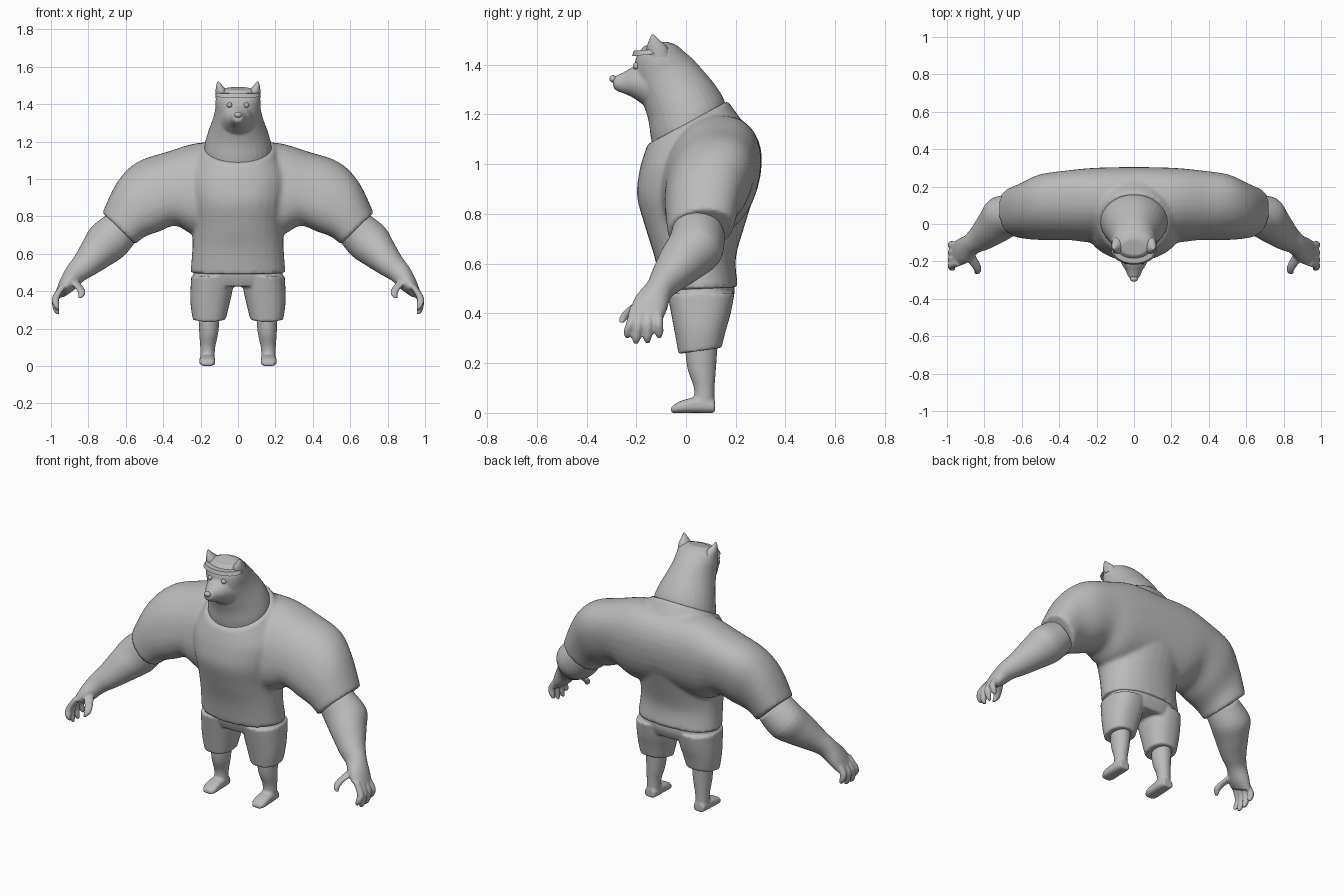
import bpy, bmesh, math
from mathutils import Vector

cube = bpy.data.objects.get("Cube")
if cube:
    bpy.data.objects.remove(cube, do_unlink=True)

grey = bpy.data.materials.new("plain_grey")
grey.use_nodes = True
colour = (0.5, 0.5, 0.5, 1)
grey.diffuse_color = colour
grey.node_tree.nodes["Principled BSDF"].inputs["Base Color"].default_value = colour

X = Vector((1, 0, 0))
Y = Vector((0, 1, 0))


def upright(rows):
    """Rows of x, y and z of one edge, y and z of the other, half width."""
    return [(x, ya, za, x, yb, zb, h) for x, ya, za, yb, zb, h in rows]


def tube(points):
    """Rows of x, y, z, radius for a roughly vertical round limb."""
    return [(x - r, y, z, x + r, y, z, r) for x, y, z, r in points]


def resample(rows, steps):
    """Smooth the sections with a spline through the given rows."""
    out = []
    last = len(rows) - 1
    for i in range(last):
        quad = [rows[max(i - 1, 0)], rows[i], rows[i + 1], rows[min(i + 2, last)]]
        for s in range(steps):
            t = s / steps
            out.append([b + 0.5 * t * (c - a + t * (2 * a - 5 * b + 4 * c - d
                        + t * (3 * (b - c) + d - a))) for a, b, c, d in zip(*quad)])
    out.append(list(rows[-1]))
    return out


def loft(bm, rows, axis=X, power=2.0, side=1, count=32, steps=4):
    """Closed skin through oval sections, each set by two edges and a width."""
    rings = []
    for row in resample(rows, steps):
        a, b, h = Vector(row[:3]), Vector(row[3:6]), row[6]
        ring = []
        for k in range(count):
            ang = math.tau * k / count
            c, s = math.cos(ang), math.sin(ang)
            c = math.copysign(abs(c) ** (2 / power), c)
            s = math.copysign(abs(s) ** (2 / power), s)
            p = (a + b) / 2 + (a - b) / 2 * c + axis * (h * s)
            ring.append(bm.verts.new((p.x * side, p.y, p.z)))
        rings.append(ring)
    for low, high in zip(rings, rings[1:]):
        for k in range(count):
            n = (k + 1) % count
            bm.faces.new((low[k], low[n], high[n], high[k]))
    bm.faces.new(rings[0][::-1])
    bm.faces.new(rings[-1])


def finish(bm, name, voxel=0, relax=3):
    """Make the object, fusing overlapping lofts when a voxel size is given."""
    bmesh.ops.recalc_face_normals(bm, faces=bm.faces[:])
    mesh = bpy.data.meshes.new(name)
    bm.to_mesh(mesh)
    bm.free()
    mesh.materials.append(grey)
    obj = bpy.data.objects.new(name, mesh)
    bpy.context.collection.objects.link(obj)
    bpy.ops.object.select_all(action='DESELECT')
    obj.select_set(True)
    bpy.context.view_layer.objects.active = obj
    bpy.ops.object.shade_smooth_by_angle(angle=math.radians(50))
    if voxel:
        fuse = obj.modifiers.new("fuse", 'REMESH')
        fuse.mode = 'VOXEL'
        fuse.voxel_size = voxel
        fuse.use_smooth_shade = True
        soft = obj.modifiers.new("soften", 'SMOOTH')
        soft.factor = 0.5
        soft.iterations = relax
    return obj


def ball(name, centre, size):
    bm = bmesh.new()
    bmesh.ops.create_uvsphere(bm, u_segments=20, v_segments=12, radius=1)
    for v in bm.verts:
        v.co = Vector([c + p * s for c, p, s in zip(centre, v.co, size)])
    finish(bm, name)


# Shirt: trunk with slanted collar, plus two wide sleeves
shirt = bmesh.new()
loft(shirt, upright([
    (0, -.10, .49, .21, .505, .255), (0, -.125, .62, .2, .62, .245),
    (0, -.165, .75, .235, .75, .245), (0, -.197, .87, .275, .88, .265),
    (0, -.188, .97, .3, 1.0, .28), (0, -.172, 1.03, .28, 1.09, .26),
    (0, -.155, 1.08, .168, 1.255, .19)]), power=2.2)
sleeve = [
    (-.02, .14, 1.19, -.02, .06, .72, .2),
    (.2, .14, 1.195, .22, .06, .7, .195),
    (.38, .14, 1.145, .33, .06, .75, .18),
    (.54, .13, 1.09, .42, .05, .72, .17),
    (.645, .1, .985, .5, .04, .69, .148),
    (.725, .08, .82, .55, .04, .65, .13)]
for side in (1, -1):
    loft(shirt, sleeve, Y, 2.2, side)
finish(shirt, "shirt", .012, 5)

# Neck, skull and snout as one form
head = bmesh.new()
loft(head, upright([
    (0, -.13, 1.05, .16, 1.2, .18), (0, -.142, 1.11, .155, 1.255, .178),
    (0, -.152, 1.18, .12, 1.315, .16), (0, -.175, 1.25, .075, 1.37, .137),
    (0, -.2, 1.32, .03, 1.42, .122), (0, -.207, 1.38, -.01, 1.455, .12),
    (0, -.2, 1.43, -.04, 1.48, .11), (0, -.17, 1.475, -.08, 1.493, .07)]))
loft(head, upright([
    (0, -.16, 1.41, -.16, 1.23, .09), (0, -.215, 1.39, -.215, 1.268, .066),
    (0, -.25, 1.37, -.25, 1.284, .044), (0, -.277, 1.358, -.277, 1.294, .033),
    (0, -.293, 1.348, -.293, 1.308, .022)]))
finish(head, "head", .007)
ball("nose", (0, -.293, 1.343), (.021, .015, .015))

# Thin brow band across the forehead
brow = bmesh.new()
loft(brow, upright([(0, -.217, 1.434, -.07, 1.45, .121),
                    (0, -.21, 1.456, -.07, 1.466, .111)]))
finish(brow, "brow_band")

# Sided parts
digits = [(-.205, -.235, .3), (-.178, -.2, .277), (-.148, -.155, .28), (-.115, -.108, .3)]
for side, label in ((1, "left"), (-1, "right")):
    ball(label + "_eye", (side * .045, -.2, 1.395), (.014, .014, .014))

    # Ear: cone leaning outwards
    ear = bmesh.new()
    loft(ear, upright([(.085, -.155, 1.43, -.06, 1.43, .035),
                       (.09, -.158, 1.47, -.075, 1.47, .03),
                       (.1, -.148, 1.5, -.108, 1.5, .016),
                       (.106, -.138, 1.522, -.13, 1.522, .004)]), side=side)
    finish(ear, label + "_ear")

    # Arm with palm, four fingers and thumb
    arm = bmesh.new()
    loft(arm, [
        (.68, .07, .82, .53, .04, .69, .112),
        (.785, .06, .74, .6, .02, .6, .115),
        (.83, 0, .665, .68, -.03, .545, .098),
        (.875, -.06, .585, .76, -.085, .495, .072),
        (.915, -.1, .53, .82, -.115, .46, .057),
        (.95, -.13, .465, .87, -.15, .415, .07),
        (.972, -.153, .405, .915, -.167, .385, .07)],
        Vector((-.18, -.89, .41)), 2.0, side)
    for root, tip, low in digits:
        loft(arm, tube([(.935, root, .43, .02), (.975, (root + tip) / 2, .365, .02),
                        (.972, tip, low + .025, .017), (.962, tip, low, .009)]),
             Y, 2.0, side, 16)
    loft(arm, tube([(.885, -.16, .46, .03), (.845, -.22, .415, .024),
                    (.835, -.248, .385, .019), (.845, -.258, .362, .01)]),
         Y, 2.0, side, 16)
    finish(arm, label + "_arm", .007)

    # Lower leg and foot
    leg = bmesh.new()
    loft(leg, upright([(.155, 0, .3, .13, .3, .055), (.155, -.002, .24, .125, .24, .055),
                       (.157, .008, .17, .12, .17, .05), (.162, .032, .1, .115, .1, .04),
                       (.163, .03, .04, .115, .04, .038)]), side=side)
    loft(leg, upright([(.163, -.06, .022, -.06, 0, .026), (.164, -.035, .042, -.035, 0, .041),
                       (.164, .02, .06, .02, 0, .042), (.163, .07, .06, .07, 0, .04),
                       (.163, .116, .05, .116, 0, .034)]), power=2.8, side=side)
    finish(leg, label + "_leg", .007, 2)

# Shorts: pelvis block and two legs
shorts = bmesh.new()
loft(shorts, upright([(0, -.085, .56, .19, .56, .23), (0, -.075, .48, .195, .48, .238),
                      (0, -.055, .425, .175, .425, .225)]), power=2.4)
for side in (1, -1):
    loft(shorts, upright([(.135, -.075, .48, .195, .48, .115), (.142, -.06, .4, .18, .4, .112),
                          (.15, -.045, .32, .16, .33, .103),
                          (.154, -.03, .237, .143, .262, .088)]), power=2.3, side=side)
finish(shorts, "shorts", .008, 3)
